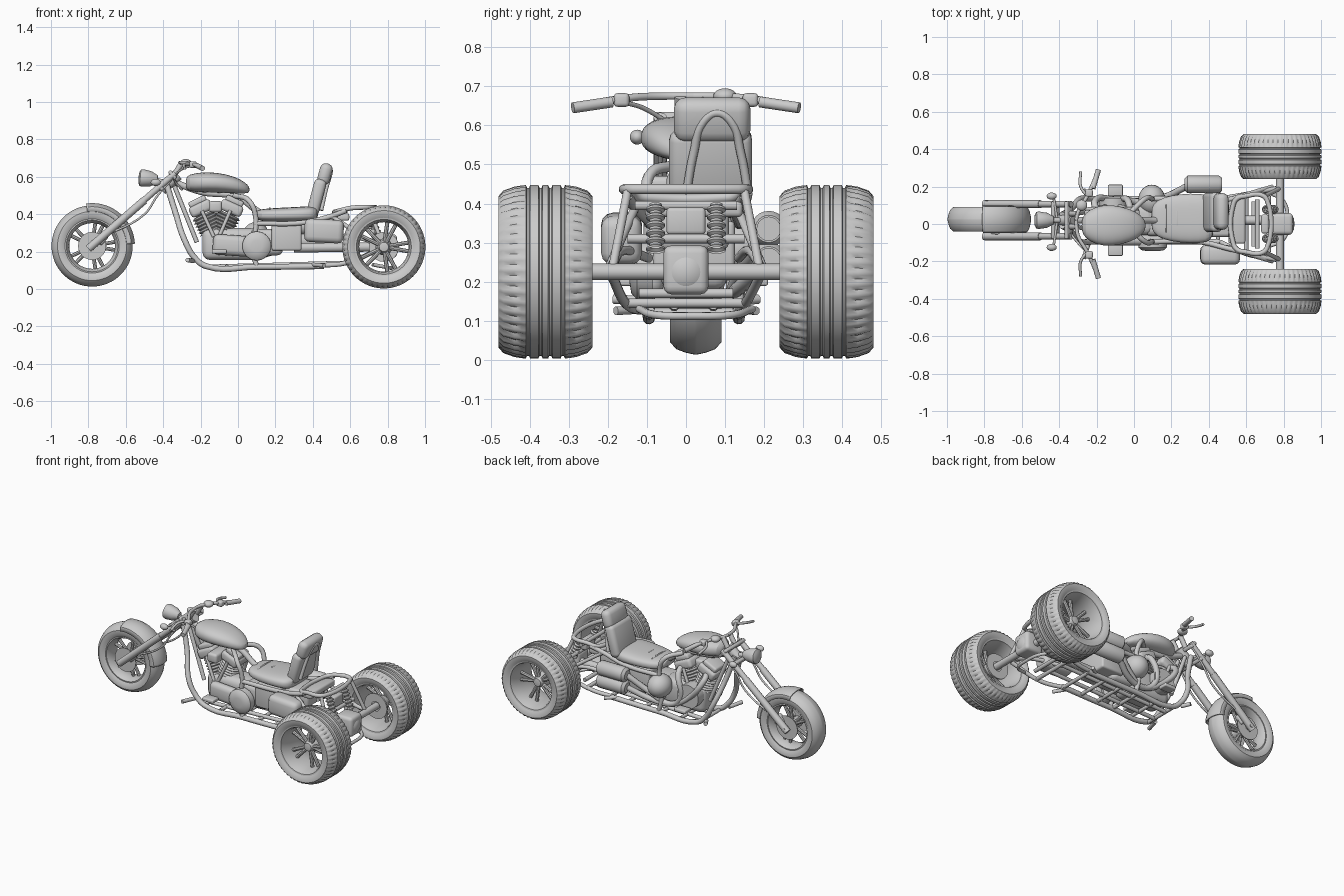
import bpy, bmesh, math
from mathutils import Vector, Matrix

if "Cube" in bpy.data.objects:
    bpy.data.objects.remove(bpy.data.objects["Cube"])

grey = bpy.data.materials.new("light grey")
grey.use_nodes = True
grey.diffuse_color = (.6, .6, .6, 1)
grey.node_tree.nodes["Principled BSDF"].inputs["Base Color"].default_value = (.6, .6, .6, 1)

SIDES = (("left", -1), ("right", 1))
mid = .02  # the riding gear sits slightly off the axle centre


def finish(name, bm):
    """Turn a bmesh into a smooth shaded object with sharp creases."""
    bmesh.ops.remove_doubles(bm, verts=bm.verts, dist=.0001)
    bmesh.ops.recalc_face_normals(bm, faces=bm.faces)
    for face in bm.faces:
        face.smooth = True
    for edge in bm.edges:
        edge.smooth = edge.calc_face_angle(0) < math.radians(38)
    mesh = bpy.data.meshes.new(name)
    bm.to_mesh(mesh)
    bm.free()
    mesh.materials.append(grey)
    obj = bpy.data.objects.new(name, mesh)
    bpy.context.collection.objects.link(obj)
    return obj


def skin(bm, rings, loop_rings, loop_points):
    """Bridge rings of points with quads."""
    grid = [[bm.verts.new(p) for p in ring] for ring in rings]
    count, width = len(grid), len(grid[0])
    for i in range(count if loop_rings else count - 1):
        for j in range(width if loop_points else width - 1):
            a, b = grid[i], grid[(i + 1) % count]
            k = (j + 1) % width
            bm.faces.new((a[j], a[k], b[k], b[j]))
    return grid


def lathe(name, profile, centre, axis, segs=24, start=0, end=360, tread=None):
    """Revolve (radius, height) points about an axis."""
    axis, centre = Vector(axis).normalized(), Vector(centre)
    ref = Vector((1, 0, 0)) if abs(axis.x) < .9 else Vector((0, 1, 0))
    u = (ref - axis * ref.dot(axis)).normalized()
    v = axis.cross(u)
    full = end - start == 360
    rings = []
    for i in range(segs if full else segs + 1):
        t = math.radians(start + (end - start) * i / segs)
        radial = u * math.cos(t) + v * math.sin(t)
        rings.append([centre + axis * h + radial * (r - (tread(i, r, h) if tread else 0))
                      for r, h in profile])
    bm = bmesh.new()
    skin(bm, rings, full, False)
    return finish(name, bm)


def rod(name, a, b, r, segs=16):
    a, b = Vector(a), Vector(b)
    length = (b - a).length
    return lathe(name, [(0, 0), (r, 0), (r, length), (0, length)], a, b - a, segs)


def tube(name, points, r, closed=False):
    """Round tube through smooth path points."""
    curve = bpy.data.curves.new(name, "CURVE")
    curve.dimensions = "3D"
    curve.bevel_depth, curve.bevel_resolution = r, 3
    curve.resolution_u, curve.use_fill_caps = 6, True
    path = curve.splines.new("BEZIER")
    path.use_cyclic_u = closed
    path.bezier_points.add(len(points) - 1)
    for knot, p in zip(path.bezier_points, points):
        knot.co = p
        knot.handle_left_type = knot.handle_right_type = "AUTO"
    helper = bpy.data.objects.new(name, curve)
    bpy.context.collection.objects.link(helper)
    bm = bmesh.new()
    bm.from_mesh(helper.to_mesh())
    helper.to_mesh_clear()
    bpy.data.objects.remove(helper)
    return finish(name, bm)


def box(name, centre, size, bevel=.01, tilt=0):
    """Rounded box, tilted about the y axis in degrees."""
    bm = bmesh.new()
    bmesh.ops.create_cube(bm, size=1, matrix=Matrix.Diagonal((*size, 1)))
    bmesh.ops.bevel(bm, geom=bm.edges[:], offset=bevel, segments=3, profile=.5, affect="EDGES")
    turn = Matrix.Rotation(math.radians(tilt), 4, "Y")
    bmesh.ops.transform(bm, matrix=Matrix.Translation(centre) @ turn, verts=bm.verts)
    return finish(name, bm)


def blob(name, centre, radii):
    bm = bmesh.new()
    bmesh.ops.create_uvsphere(bm, u_segments=24, v_segments=14, radius=1)
    place = Matrix.Translation(centre) @ Matrix.Diagonal((*radii, 1))
    bmesh.ops.transform(bm, matrix=place, verts=bm.verts)
    return finish(name, bm)


def loft(name, y, sections, power):
    """Skin squarish ovals: x, half width, middle height, half height."""
    def oval(x, w, z, h):
        for i in range(24):
            c, s = math.cos(i * math.tau / 24), math.sin(i * math.tau / 24)
            yield (x, y + w * math.copysign(abs(c) ** power, c),
                   z + h * math.copysign(abs(s) ** power, s))
    bm = bmesh.new()
    grid = skin(bm, [list(oval(*s)) for s in sections], False, True)
    bm.faces.new(grid[0])
    bm.faces.new(grid[-1])
    obj = finish(name, bm)
    obj.modifiers.new("smooth", "SUBSURF").levels = 1


def mirrored(half):
    return half + [(r, -h) for r, h in reversed(half)]


def spokes(name, centre, inner, outer, offset, r):
    for i in range(10):
        t = math.tau * (i // 2 + (.14 if i % 2 else -.14)) / 5
        d = Vector((math.cos(t), 0, math.sin(t)))
        shift = Vector((0, offset, 0))
        rod(f"{name}_{i}", Vector(centre) + d * inner + shift, Vector(centre) + d * outer + shift, r, 8)


# Rear wheels: grooved wide tyres, deep rims, paired spokes
def shoulder_cut(i, r, h):
    return .006 if r > .2 and abs(h) > .06 and (i + (h > 0)) % 3 == 0 else 0


grooves = [(.222, -.05), (.215, -.047), (.215, -.042), (.222, -.039), (.222, -.018),
           (.215, -.015), (.215, -.01), (.222, -.007)]
wide = [(.145, -.1), (.17, -.118), (.194, -.12), (.208, -.108), (.218, -.08), (.221, -.062)] + grooves
for side, s in SIDES:
    hub = (.78, s * .36, .225)
    lathe(side + "_rear_tyre", mirrored(wide), hub, (0, s, 0), 144, tread=shoulder_cut)
    lathe(side + "_rear_rim", mirrored([(.156, -.11), (.147, -.108), (.138, -.08), (.132, -.03)]),
          hub, (0, s, 0), 48)
    lathe(side + "_rear_hub", [(0, -.06), (.045, -.06), (.045, 0), (.03, .03), (.025, .045), (0, .05)],
          hub, (0, s, 0))
    lathe(side + "_rear_brake", [(.03, -.07), (.08, -.07), (.08, -.06), (.03, -.06)], hub, (0, s, 0))
    spokes(side + "_rear_spoke", hub, .03, .135, s * .02, .011)
    rod(side + "_axle_tube", (.78, 0, .225), (.78, s * .32, .225), .021)

# Differential on the axle
box("differential", (.79, 0, .23), (.12, .115, .125), .02)
lathe("differential_cover", [(.055, 0), (.05, .02), (.03, .035), (0, .038)], (.82, 0, .225), (1, 0, 0))
rod("drive_shaft", (.3, mid, .22), (.75, mid, .225), .025)

# Front wheel
front = Vector((-.78, mid + .005, .23))
narrow = [(.138, -.05), (.16, -.066), (.185, -.066), (.203, -.05), (.212, -.026), (.217, -.003)]
lathe("front_tyre", mirrored(narrow), front, (0, -1, 0), 64)
lathe("front_rim", mirrored([(.145, -.055), (.138, -.056), (.128, -.04), (.122, -.01)]), front, (0, -1, 0), 48)
spokes("front_spoke", front, .02, .128, 0, .01)
rod("front_hub", front - Vector((0, .06, 0)), front + Vector((0, .06, 0)), .032)
rod("front_axle", front - Vector((0, .1, 0)), front + Vector((0, .1, 0)), .014)
guard = lathe("front_fender", mirrored([(.185, -.074), (.21, -.068), (.222, -.045), (.229, -.015)]),
              front, (0, -1, 0), 32, 3, 98)
guard.modifiers.new("thickness", "SOLIDIFY").thickness = .006

# Fork, brakes and indicators
for side, s in SIDES:
    y = mid + s * .086
    rod(side + "_fork_slider", (-.8, y, .215), (-.5, y, .475), .021)
    rod(side + "_fork_tube", (-.56, y, .425), (-.335, y, .62), .017)
    lathe(side + "_brake_disc", [(.03, .055), (.075, .055), (.075, .06), (.03, .06)], front, (0, s, 0), 32)
    box(side + "_brake_caliper", (-.73, mid + s * .062, .27), (.05, .03, .06), .01, 40)
    tube(side + "_brake_hose", [(-.72, y, .28), (-.5, y, .4), (-.43, y, .5), (-.34, y, .6)], .006)
    rod(side + "_indicator_stem", (-.41, mid, .565), (-.43, .012 + s * .13, .57), .007)
    blob(side + "_indicator", (-.44, .012 + s * .137, .57), (.027, .019, .019))
for name, x, z in (("lower_clamp", -.42, .55), ("upper_clamp", -.35, .61)):
    box(name, (x, mid, z), (.055, .2, .022), .008, 49)
rod("steering_head", (-.41, mid, .53), (-.32, mid, .61), .03)
lathe("headlight", [(0, -.05), (.022, -.044), (.04, -.01), (.047, .035), (.044, .048), (.03, .055), (0, .058)],
      (-.475, mid, .59), (-1, 0, .1))
rod("headlight_bracket", (-.46, mid, .585), (-.39, mid, .57), .014)

# Handlebar, grips and levers
for side, s in SIDES:
    tube(side + "_handlebar", [(-.31, mid, .675), (-.3, s * .06, .675), (-.25, s * .15, .67),
                               (-.19, s * .285, .645)], .01)
    rod(side + "_grip", (-.22, s * .19, .66), (-.19, s * .29, .645), .014)
    box(side + "_switch_box", (-.24, s * .165, .665), (.04, .04, .035))
    tube(side + "_lever", [(-.25, s * .15, .67), (-.285, s * .2, .665), (-.285, s * .28, .645)], .008)
    rod(side + "_riser", (-.34, mid + s * .035, .61), (-.3, mid + s * .035, .675), .015)
blob("speedometer", (-.28, mid + .08, .675), (.03, .03, .02))
tube("control_cable", [(-.24, -.16, .66), (-.3, -.1, .64), (-.34, -.03, .59), (-.3, mid, .53)], .006)

# Fuel tank
loft("fuel_tank", -.008, [(-.28, .025, .565, .025), (-.265, .068, .568, .045), (-.2, .105, .57, .054),
                          (-.12, .114, .57, .055), (-.02, .09, .557, .047), (.04, .055, .54, .03),
                          (.063, .02, .53, .014)], .85)

# Seat with backrest and its hoop
loft("seat", .03, [(.09, .055, .395, .018), (.12, .1, .395, .033), (.2, .125, .396, .037), (.3, .135, .398, .04),
                   (.39, .132, .402, .042), (.43, .1, .4, .035)], .7)
for i in range(4):
    x, reach = .17 + i * .06, .075 + i * .012
    tube(f"seat_seam_{i}", [(x, .03 - reach, .423), (x, .03, .431), (x, .03 + reach, .423)], .005)
box("backrest", (.42, .063, .49), (.066, .212, .2), .025, 15)
box("headrest", (.465, .067, .615), (.068, .196, .115), .03, 15)
tube("backrest_hoop", [(.445, .0, .42), (.47, .02, .53), (.493, .045, .61), (.497, .08, .632), (.493, .115, .61),
                       (.47, .14, .53), (.445, .16, .42)], .011)

# Engine: case, finned V cylinders, heads and push rods
box("crankcase", (-.04, mid, .24), (.3, .16, .17), .04)
box("gearbox", (.15, mid, .25), (.18, .17, .14), .03)
rod("cam_cover", (-.11, mid, .27), (-.11, .14, .27), .075, 32)
for name, lean in (("front", -.48), ("rear", .45)):
    base, axis = Vector((-.115, mid, .255)), Vector((lean, 0, 1)).normalized()
    fins = [(.068 if i % 4 < 2 else .056, .06 + (i // 2) * .009 + i % 2 * .002) for i in range(24)]
    lathe(name + "_cylinder", fins, base, axis, 32)
    angle = math.degrees(math.atan(lean))
    box(name + "_head", base + axis * .195, (.125, .14, .06), .018, angle)
    box(name + "_rocker_cover", base + axis * .235, (.1, .11, .035), .012, angle)
    for side, s in SIDES:
        rod(f"{name}_{side}_push_rod", (-.115 + lean * .03, mid + s * .08, .28),
            base + axis * .18 + Vector((0, s * .068, 0)), .01)
box("carburettor", (-.12, -.03, .44), (.07, .14, .06), .015)

# Left primary drive, right domed cover
box("primary_cover", (.01, -.085, .23), (.29, .06, .11), .03, 4)
lathe("clutch_cover", [(.078, 0), (.077, .04), (.06, .055), (.03, .06), (0, .06)], (.1, -.085, .23), (0, -1, 0), 32)
blob("right_dome", (.095, .13, .285), (.072, .08, .072))

# Battery, side box and mufflers
box("battery", (.26, mid, .28), (.16, .21, .15), .012)
box("oil_tank", (.46, mid, .33), (.17, .18, .1), .02)
box("left_side_box", (.46, -.165, .31), (.21, .105, .125), .03, 3)
can = [(0, 0), (.03, 0), (.046, .015), (.046, .185), (.035, .2), (.03, .2), (.03, .18), (0, .18)]
for name, z, port in (("upper", .335, -.02), ("lower", .255, -.2)):
    lathe(name + "_muffler", can, (.27, .212, z), (1, 0, 0))
    tube(name + "_exhaust_pipe", [(port, .07, .42), (port - .01, .12, .39), (-.05 + port / 4, .13, .25),
                                  (.03, .12, .18), (.15, .14, z / 2 + .06), (.29, .205, z)], .018)

# Frame: cradle tubes, backbone, rear rails
tube("backbone", [(-.36, mid, .58), (-.2, mid, .52), (0, mid, .49), (.1, mid, .42), (.2, mid, .36)], .018)
for side, s in SIDES:
    y = mid + s * .115
    tube(side + "_cradle", [(-.385, mid + s * .03, .57), (-.335, mid + s * .06, .41), (-.285, y, .26), (-.23, y, .165),
                            (-.17, y, .122), (.1, y, .118), (.46, y, .122)], .016)
    rod(side + "_inner_down_tube", (-.34, mid + s * .03, .55), (-.22, mid + s * .05, .25), .012)
    tube(side + "_seat_post", [(-.02, mid + s * .04, .5), (.06, y, .47), (.095, y, .38), (.08, y, .2), (.1, y, .12)], .014)
    tube(side + "_top_rail", [(.09, y, .35), (.35, y, .355), (.5, s * .13, .39), (.58, s * .15, .42)], .014)
    tube(side + "_low_rail", [(.42, y, .125), (.58, s * .15, .14), (.76, s * .19, .215)], .013)
    tube(side + "_middle_rail", [(.46, y, .26), (.6, s * .16, .28), (.76, s * .19, .24)], .012)
    rod(side + "_rear_strut", (.5, s * .13, .39), (.74, s * .2, .23), .011)
    rod(side + "_rear_upright", (.7, s * .15, .43), (.78, s * .19, .225), .011)
    coil = [(.024 if i % 4 < 2 else .016, i * .0055) for i in range(24)]
    lathe(side + "_shock", coil, (.75, s * .078, .28), (-.4, 0, 1))
    rod(side + "_foot_peg", (-.24, y, .15), (-.27, s * .185, .155), .012)
    box(side + "_foot_pedal", (-.1, mid + s * .16, .2), (.08, .06, .022), .006)
    rod(side + "_step", (.4, y, .13), (.46, s * .18, .125), .011)
    rod(side + "_belly_rail", (-.18, mid + s * .05, .118), (.6, mid + s * .05, .14), .012)
for i, x in enumerate((-.18, -.06, .08, .2, .32, .45)):
    rod(f"floor_cross_bar_{i}", (x, mid - .115, .12), (x, mid + .115, .12), .011)
for i, (x, w, z) in enumerate(((.66, .13, .395), (.72, .15, .31), (.6, .16, .145), (.64, .12, .17))):
    rod(f"rear_cross_bar_{i}", (x, -w, z), (x, w, z), .012)

# Rear rack: rounded tube loop over a tray
rack = [(.53, -.1, .415), (.55, -.135, .42), (.6, -.15, .432), (.68, -.155, .437), (.71, -.13, .437)]
tube("rear_rack", rack + [(x, -y, z) for x, y, z in reversed(rack)], .013, True)
box("rack_tray", (.55, mid, .385), (.09, .25, .04), .012)
box("shock_bracket", (.7, 0, .355), (.04, .1, .07), .01)

# Tail bar
tube("tail_bar", [(.72, -.12, .13), (.8, -.08, .115), (.82, mid, .112), (.8, .12, .115), (.72, .17, .13)], .01)
